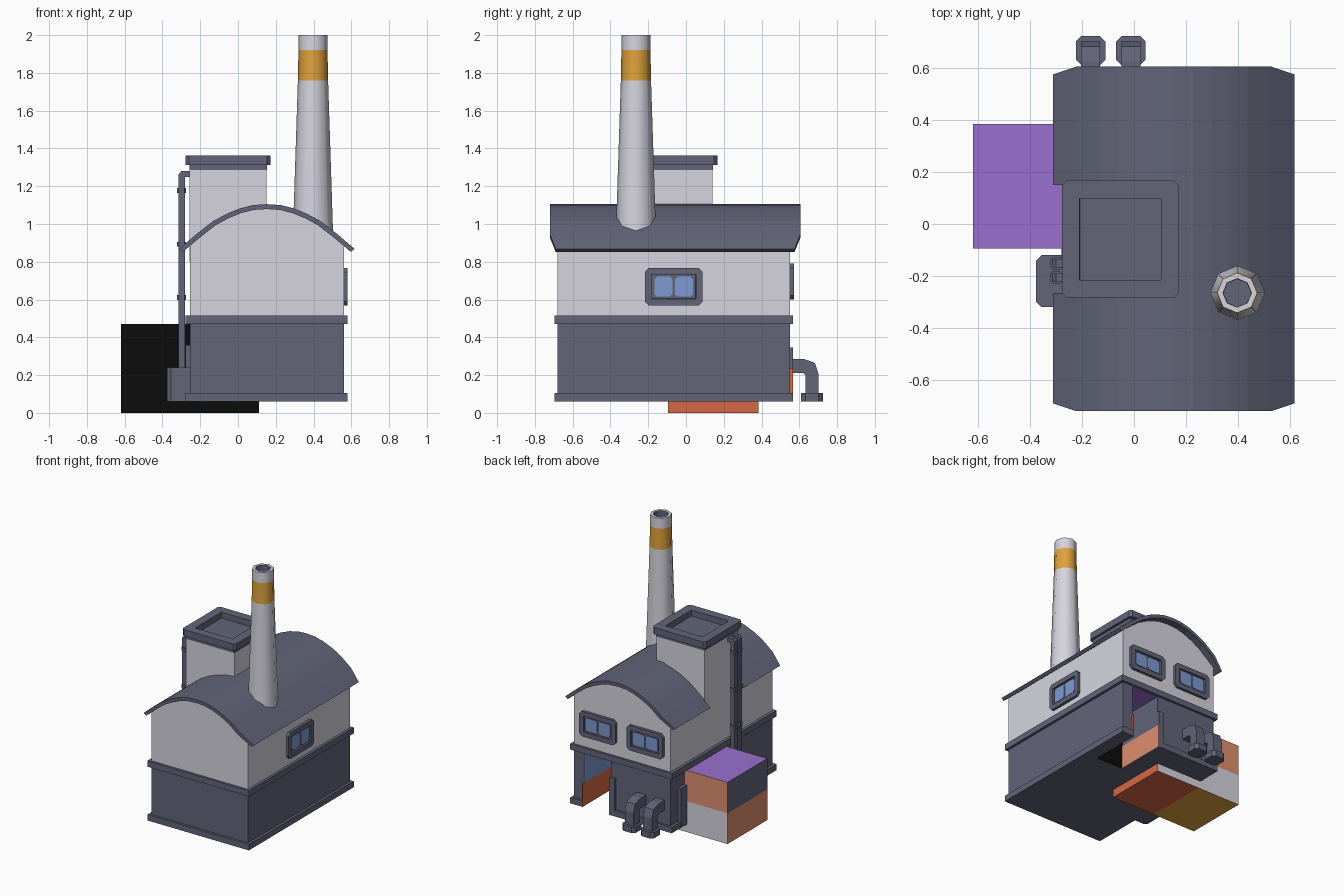
import bpy, bmesh, math
from mathutils import Vector

if "Cube" in bpy.data.objects:
    bpy.data.objects.remove(bpy.data.objects["Cube"])


def material(name, rgb):
    m = bpy.data.materials.new(name)
    lin = [((c / 255 + 0.055) / 1.055) ** 2.4 if c > 10 else c / 255 / 12.92 for c in rgb]
    m.diffuse_color = (*lin, 1)
    m.use_nodes = True
    m.node_tree.nodes["Principled BSDF"].inputs["Base Color"].default_value = m.diffuse_color
    return m


LIGHT = material("light_grey", (214, 213, 224))
SLATE = material("slate", (98, 101, 121))
AMBER = material("amber", (224, 162, 60))
BLUE = material("window_blue", (125, 155, 210))
RED = material("brick_red", (214, 104, 70))
SALMON = material("salmon", (222, 143, 112))
PURPLE = material("purple", (155, 112, 208))
BLACK = material("black", (12, 12, 12))


def finish(name, bm, mats):
    bmesh.ops.recalc_face_normals(bm, faces=bm.faces)
    me = bpy.data.meshes.new(name)
    bm.to_mesh(me)
    bm.free()
    for m in mats:
        me.materials.append(m)
    ob = bpy.data.objects.new(name, me)
    bpy.context.collection.objects.link(ob)
    return ob


def prism(name, pts, axis, a, b, mat, inset=0, depth=0):
    """Extrude a 2D profile along an axis from a to b, optionally recessing the b end."""
    place = {'x': lambda u, v, w: (w, u, v),
             'y': lambda u, v, w: (u, w, v),
             'z': lambda u, v, w: (u, v, w)}[axis]
    bm = bmesh.new()
    r0 = [bm.verts.new(place(u, v, a)) for u, v in pts]
    r1 = [bm.verts.new(place(u, v, b)) for u, v in pts]
    bm.faces.new(r0)
    end = bm.faces.new(r1)
    for i in range(len(pts)):
        j = (i + 1) % len(pts)
        bm.faces.new((r0[i], r0[j], r1[j], r1[i]))
    bmesh.ops.recalc_face_normals(bm, faces=bm.faces)
    if inset:
        bmesh.ops.inset_region(bm, faces=[end], thickness=inset, use_even_offset=True)
        bmesh.ops.inset_region(bm, faces=[end], thickness=0.0005, depth=-depth, use_even_offset=True)
    return finish(name, bm, [mat])


def rect(u0, u1, v0, v1, c=0):
    if not c:
        return [(u0, v0), (u1, v0), (u1, v1), (u0, v1)]
    return [(u0 + c, v0), (u1 - c, v0), (u1, v0 + c), (u1, v1 - c),
            (u1 - c, v1), (u0 + c, v1), (u0, v1 - c), (u0, v0 + c)]


def box(name, x0, x1, y0, y1, z0, z1, mat):
    return prism(name, rect(x0, x1, y0, y1), 'z', z0, z1, mat)


# Lower walls and base trim, with the back doorway recess in the plan
DX0, DX1, DY, DTOP = 0.25, 0.48, 0.17, 0.47


def notched(x0, x1, y0, y1):
    return [(x0, y0), (x1, y0), (x1, y1), (DX1, y1), (DX1, DY), (DX0, DY), (DX0, y1), (x0, y1)]


prism("lower_walls", notched(-0.255, 0.56, -0.68, 0.55), 'z', 0.06, DTOP, SLATE)
prism("base_trim", notched(-0.277, 0.58, -0.697, 0.567), 'z', 0.06, 0.105, SLATE)
box("middle_trim", -0.277, 0.58, -0.697, 0.567, DTOP, 0.515, SLATE)

# Doorway lining
T = 0.004
box("door_jamb_lower", DX1 - T, DX1, DY, 0.567, 0.06, 0.235, RED)
box("door_jamb_upper", DX1 - T, DX1, DY, 0.55, 0.235, DTOP, BLUE)
box("door_side_lower", DX0, DX0 + T, DY, 0.567, 0.06, 0.235, SALMON)
box("door_ceiling", DX0, DX1, DY, 0.55, DTOP - T, DTOP, PURPLE)
box("door_end", DX0, DX1, DY, DY + T, 0.06, DTOP, BLACK)
box("door_post", 0.205, DX0, 0.55, 0.567, 0.06, 0.345, SLATE)

# Arched roof profile
CX = 0.1525
half = [(0, 1.105), (0.075, 1.1), (0.145, 1.082), (0.215, 1.053),
        (0.285, 1.015), (0.375, 0.945), (0.465, 0.868)]


def inner(p):
    d = Vector((p[0], p[1] - 0.535)).normalized() * 0.026
    return (p[0] - d.x, p[1] - d.y)


outer = [(-u, v) for u, v in half[:0:-1]] + half


def roof(name, pts, y0, y1):
    prof = pts + [inner(p) for p in reversed(pts)]
    ob = prism(name, [(CX + u, v) for u, v in prof], 'y', y0, y1, SLATE)
    for v in ob.data.vertices:                      # clipped eave corners
        if abs(v.co.x - CX) > 0.44 and (v.co.y < -0.7 or v.co.y > 0.59):
            v.co.y -= math.copysign(0.03, v.co.y)
    return ob


roof("roof_front", outer, -0.72, -0.265)
roof("roof_middle", outer[5:], -0.265, 0.15)
roof("roof_back", outer, 0.15, 0.605)

# Upper walls under the arch
arch = [inner(p) for p in outer if abs(p[0]) < 0.4]
gable = [(-0.4075, 0.515), (-0.4075, 0.889)] + arch + [(0.4075, 0.889), (0.4075, 0.515)]
prism("upper_walls", [(CX + u, v) for u, v in gable], 'y', -0.68, 0.55, LIGHT)

# Roof tower with recessed cap
box("tower", -0.256, 0.152, -0.26, 0.14, 0.8, 1.285, LIGHT)
box("tower_collar", -0.258, 0.154, -0.262, 0.142, 1.285, 1.312, SLATE)
prism("tower_cap", rect(-0.277, 0.172, -0.283, 0.167, 0.018), 'z', 1.312, 1.363, SLATE, 0.068, 0.045)

# Chimney: tapered eight-sided stack, coloured by height
rings = [(0.108, 0.9), (0.08, 1.76), (0.077, 1.92), (0.077, 2.0), (0.055, 2.0), (0.053, 1.8)]
bm = bmesh.new()
loops = [[bm.verts.new((0.397 + r * math.cos(k * math.pi / 4), -0.265 + r * math.sin(k * math.pi / 4), z))
          for k in range(8)] for r, z in rings]
for i in range(len(rings) - 1):
    for k in range(8):
        n = (k + 1) % 8
        f = bm.faces.new((loops[i][k], loops[i][n], loops[i + 1][n], loops[i + 1][k]))
        f.material_index = 1 if i == 1 else 2 if i == 4 else 0
        f.smooth = True
f = bm.faces.new(loops[-1])
f.material_index = 2
bm.faces.new(loops[0])
chimney = finish("chimney", bm, [LIGHT, AMBER, SLATE])
bpy.context.view_layer.objects.active = chimney
chimney.select_set(True)
bpy.ops.object.shade_smooth_by_angle(angle=math.radians(50))


# Windows: recessed frame and two panes
def window(name, axis, u, v, hv, base):
    prism(name + "_frame", rect(u - 0.153, u + 0.153, v - hv, v + hv, 0.022), axis,
          base - 0.005, base + 0.021, SLATE, 0.036, 0.014)
    for s in (-1, 1):
        c = u + s * 0.055
        prism(name + "_pane", rect(c - 0.048, c + 0.048, v - hv + 0.047, v + hv - 0.047, 0.014), axis,
              base + 0.005, base + 0.011, BLUE)


window("right_window", 'x', -0.065, 0.668, 0.1, 0.56)
window("back_window_a", 'y', 0.35, 0.695, 0.095, 0.55)
window("back_window_b", 'y', -0.05, 0.695, 0.095, 0.55)

# Back elbow pipes with feet
elbow = [(0.54, 0.287), (0.625, 0.285), (0.682, 0.265), (0.702, 0.205), (0.702, 0.09),
         (0.632, 0.09), (0.632, 0.2), (0.622, 0.21), (0.54, 0.21)]
for x in (-0.167, -0.012):
    prism("back_pipe", elbow, 'x', x - 0.037, x + 0.037, SLATE)
    prism("back_pipe_foot", rect(x - 0.057, x + 0.057, 0.61, 0.724, 0.022), 'z', 0.06, 0.105, SLATE)

# Left service box and twin drain pipes with couplings
prism("service_box", [(-0.25, -0.32), (-0.25, -0.12), (-0.355, -0.12), (-0.376, -0.14),
                      (-0.376, -0.3), (-0.355, -0.32)], 'z', 0.06, 0.24, SLATE)
drain = [(-0.315, 0.2), (-0.315, 1.262), (-0.3, 1.28), (-0.25, 1.28),
         (-0.25, 1.248), (-0.281, 1.248), (-0.281, 0.2)]
for y in (-0.151, -0.207):
    prism("drain_pipe", drain, 'y', y - 0.017, y + 0.017, SLATE)
    for z in (0.61, 0.893, 1.178):
        prism("drain_coupling", rect(-0.322, -0.274, y - 0.024, y + 0.024, 0.01), 'z',
              z - 0.013, z + 0.013, SLATE)

# Posts beside the side block
for y0, y1 in ((-0.16, -0.095), (0.386, 0.46)):
    box("side_post", -0.278, -0.25, y0, y1, 0.06, 0.36, SLATE)

# Multi-coloured side block, coloured by face direction and half
bm = bmesh.new()
bmesh.ops.create_cube(bm, size=1)
for v in bm.verts:
    v.co = (-0.255 + v.co.x * 0.73, 0.145 + v.co.y * 0.48, 0.235 + v.co.z * 0.47)
for co, no in (((0, 0, 0.235), (0, 0, 1)), ((-0.255, 0, 0), (1, 0, 0))):
    bmesh.ops.bisect_plane(bm, geom=bm.verts[:] + bm.edges[:] + bm.faces[:], plane_co=co, plane_no=no)
bm.normal_update()
mats = [PURPLE, BLACK, SALMON, LIGHT, SLATE, BLUE, RED, AMBER]
for f in bm.faces:
    c, n = f.calc_center_median(), f.normal
    up = c.z > 0.235
    if n.z > 0.5:
        m = PURPLE
    elif n.z < -0.5:
        m = AMBER if c.x < -0.255 else RED
    elif n.y < -0.5:
        m = BLACK
    elif n.y > 0.5:
        m = SALMON if up else LIGHT
    elif n.x < -0.5:
        m = SLATE if up else SALMON
    else:
        m = BLUE if up else RED
    f.material_index = mats.index(m)
finish("side_block", bm, mats)
